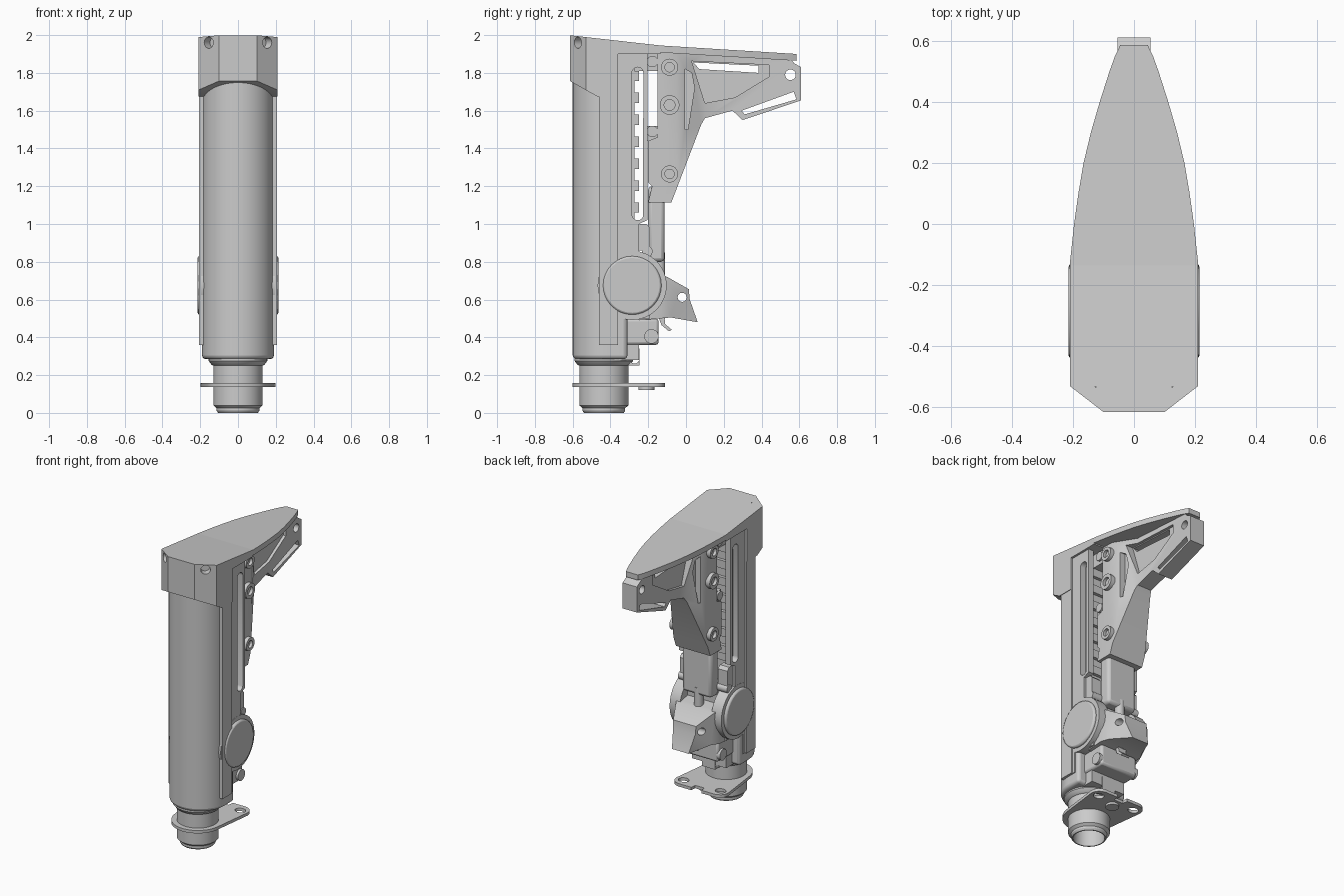
import bpy, bmesh, math
from mathutils import Matrix, Vector

cube = bpy.data.objects.get("Cube")
if cube:
    bpy.data.objects.remove(cube, do_unlink=True)
parts = []


def finish(name, bm):
    bmesh.ops.recalc_face_normals(bm, faces=bm.faces)
    me = bpy.data.meshes.new(name)
    bm.to_mesh(me)
    bm.free()
    ob = bpy.data.objects.new(name, me)
    bpy.context.collection.objects.link(ob)
    parts.append(ob)
    return ob


def prism(name, pts, axis, lo, hi, hull=False):
    """Extrude a (y, z) profile along x, or an (x, y) profile along z."""
    bm = bmesh.new()
    place = (lambda p, h: (h, *p)) if axis == "x" else (lambda p, h: (*p, h))
    a, b = [[bm.verts.new(place(p, h)) for p in pts] for h in (lo, hi)]
    if hull:
        bmesh.ops.convex_hull(bm, input=bm.verts)
        bmesh.ops.dissolve_limit(bm, angle_limit=0.01, verts=bm.verts, edges=bm.edges)
    else:
        bm.faces.new(a)
        bm.faces.new(b)
        for i in range(len(a)):
            j = i - 1
            bm.faces.new((a[j], a[i], b[i], b[j]))
    return finish(name, bm)


def box(name, half, y0, y1, z0, z1):
    return prism(name, [(y0, z0), (y1, z0), (y1, z1), (y0, z1)], "x", -half, half)


def circle(cx, cy, r, n=32, start=0, sweep=math.tau):
    return [(cx + r * math.cos(start + sweep * i / n),
             cy + r * math.sin(start + sweep * i / n)) for i in range(n)]


def pin(name, y, z, r, lo, hi):
    return prism(name, circle(y, z, r), "x", lo, hi)


def lathe(name, cy, profile, n=48):
    bm = bmesh.new()
    rings = [[bm.verts.new((x, y, z)) for x, y in circle(0, cy, r, n)] for r, z in profile]
    for k, ring in enumerate(rings):
        prev = rings[k - 1]
        for i in range(n):
            bm.faces.new((prev[i - 1], prev[i], ring[i], ring[i - 1]))
    return finish(name, bm)


def boolean(ob, cutter, mode="DIFFERENCE"):
    mod = ob.modifiers.new("cut", "BOOLEAN")
    mod.operation, mod.object, mod.solver = mode, cutter, "EXACT"
    bpy.context.view_layer.objects.active = ob
    bpy.ops.object.modifier_apply(modifier=mod.name)
    parts.remove(cutter)
    bpy.data.objects.remove(cutter, do_unlink=True)


def taper(ob, y0, y1, end):
    """Narrow x from full width at y0 to a fraction at y1."""
    bm = bmesh.new()
    bm.from_mesh(ob.data)
    for y in (y0, y1):
        bmesh.ops.bisect_plane(bm, geom=bm.verts[:] + bm.edges[:] + bm.faces[:],
                               plane_co=(0, y, 0), plane_no=(0, 1, 0))
    for v in bm.verts:
        t = min(1, max(0, (v.co.y - y0) / (y1 - y0)))
        v.co.x *= 1 + (end - 1) * t
    bm.to_mesh(ob.data)
    bm.free()


def bevel(ob, width, segments=2):
    mod = ob.modifiers.new("bevel", "BEVEL")
    mod.width, mod.segments, mod.limit_method = width, segments, "ANGLE"
    mod.angle_limit = math.radians(40)


# Cap and shoulder pad share one plan outline
side = [(0.10, -0.615), (0.21, -0.53), (0.21, -0.13), (0.196, 0.0), (0.182, 0.1),
        (0.165, 0.2), (0.141, 0.3), (0.112, 0.4), (0.08, 0.5), (0.062, 0.55), (0.045, 0.585)]
plan = side + [(-x, y) for x, y in reversed(side)]
cap = prism("top_cap", plan, "z", 1.5, 2.1)
boolean(cap, prism("cap_side", [(-0.65, 2.003), (-0.65, 1.777), (-0.47, 1.675), (-0.36, 1.675),
                               (-0.36, 1.90), (-0.135, 1.90), (-0.135, 1.945)], "x", -1, 1),
        "INTERSECT")
for s in (1, -1):
    hole = prism("cap_hole", circle(0, 0, 0.03), "z", -0.05, 0.05)
    normal = Vector((s * 0.085, -0.11, 0))
    hole.data.transform(Matrix.Translation((s * 0.155, -0.5725, 1.96)) @
                        normal.to_track_quat("Z", "Y").to_matrix().to_4x4())
    boolean(cap, hole)
pad = prism("shoulder_pad", plan, "z", 1.5, 2.1)
boolean(pad, prism("pad_side", [(-0.135, 1.945), (0.7, 1.893), (0.7, 1.857), (-0.135, 1.908)],
                   "x", -1, 1), "INTERSECT")

# Main round-fronted housing
def housing_plan(r):
    return circle(0, -0.41, r, 40, math.pi, math.pi) + [(r, -0.41), (r, -0.31), (-r, -0.31)]

bevel(prism("main_tube", housing_plan(0.19), "z", 0.285, 1.78), 0.02, 3)

# Side walls with the long adjustment slot
wall = [(-0.46, 0.36), (-0.34, 0.36), (-0.34, 0.84), (-0.25, 0.84), (-0.25, 1.0),
        (-0.205, 1.02), (-0.205, 1.91), (-0.46, 1.91)]
slot = circle(-0.256, 1.80, 0.03, 12, 0, math.pi) + circle(-0.256, 1.05, 0.03, 12, math.pi, math.pi)
for s in (1, -1):
    panel = prism("side_panel", wall, "x", s * 0.155, s * 0.195)
    boolean(panel, prism("slot", slot, "x", -1, 1))
    prism("side_rib", [(-0.46, 0.36), (-0.36, 0.36), (-0.36, 1.91), (-0.46, 1.91)],
          "x", s * 0.15, s * 0.206)
    prism("guide_lug", [(-0.25, 0.86), (-0.19, 0.86), (-0.19, 0.98), (-0.21, 1.0), (-0.25, 1.0)],
          "x", s * 0.11, s * 0.18)
    pin("lug_pin", -0.205, 0.855, 0.028, s * 0.1, s * 0.185)
for i in range(7):
    z = 1.06 + i * 0.116
    box("ratchet_tooth", 0.15, -0.32, -0.25, z, z + 0.055)
box("ratchet_bar", 0.15, -0.32, -0.272, 1.0, 1.88)

# Rear frame: wide post in front, thin truss behind
outline = [(-0.15, 1.92), (-0.15, 1.46), (-0.2, 1.44), (-0.2, 1.22), (-0.18, 1.20), (-0.2, 1.115),
           (-0.077, 1.115), (0.08, 1.525), (0.10, 1.56), (0.246, 1.60), (0.30, 1.55),
           (0.61, 1.655), (0.61, 1.83), (0.574, 1.85), (0.55, 1.875)]
frame = prism("rear_frame", outline, "x", -0.13, 0.13)
taper(frame, -0.05, 0.1, 0.42)
upper = [(0.04, 1.855), (0.385, 1.838), (0.385, 1.80), (0.07, 1.82)]
lower = [(0.295, 1.60), (0.57, 1.70), (0.585, 1.66), (0.31, 1.58)]
triangle = [(0.03, 1.862), (0.44, 1.842), (0.44, 1.78), (0.26, 1.67), (0.10, 1.64)]
groove = [(-0.005, 1.82), (0.03, 1.80), (0.045, 1.72), (0.01, 1.50), (-0.005, 1.50)]
for opening in (upper, lower, circle(0.553, 1.79, 0.028)):
    boolean(frame, prism("opening", opening, "x", -1, 1))
for s in (1, -1):
    for recess, depth in ((triangle, 0.035), (groove, 0.07)):
        boolean(frame, prism("recess", recess, "x", s * depth, s * 0.5))
    for z, r in ((1.83, 0.045), (1.63, 0.052), (1.265, 0.045)):
        boss = pin("boss", -0.087, z, r, s * 0.11, s * 0.155)
        boolean(boss, pin("bore", -0.087, z, r * 0.55, s * 0.135, s * 0.3))

# Links between the housing and the rear frame
box("upper_link", 0.12, -0.31, -0.13, 1.81, 1.91)
box("lower_link", 0.12, -0.21, -0.13, 1.44, 1.52)
for z in (1.86, 1.49):
    pin("link_pin", -0.178, z, 0.03, -0.135, 0.135)
bevel(box("slide_guide", 0.11, -0.2, -0.113, 0.8, 1.2), 0.02)
prism("slide_rod", circle(0, -0.14, 0.03), "z", 0.5, 0.85)

# Pivot housing with round side covers
box("pivot_core", 0.17, -0.4, -0.19, 0.5, 0.84)
for s in (1, -1):
    pin("pivot_rim", -0.285, 0.675, 0.183, s * 0.12, s * 0.196)
    bevel(pin("pivot_cover", -0.285, 0.675, 0.155, s * 0.15, s * 0.214), 0.01)

# Release lever and its hook
lever = prism("release_lever", [(-0.2, 0.74), (-0.1, 0.72), (0.015, 0.655), (0.02, 0.60),
                                (0.062, 0.48), (-0.08, 0.505), (-0.25, 0.49)], "x", -0.16, 0.16)
taper(lever, -0.13, 0.06, 0.4)
boolean(lever, pin("lever_hole", -0.02, 0.612, 0.024, -1, 1))
prism("hook", [(-0.15, 0.52), (-0.115, 0.52), (-0.11, 0.47), (-0.075, 0.44), (-0.09, 0.432),
               (-0.13, 0.465)], "x", -0.03, 0.03)

# Lower block and clasp
bevel(box("lower_block", 0.14, -0.36, -0.145, 0.36, 0.50), 0.015)
pin("block_pin", -0.183, 0.405, 0.038, -0.155, 0.155)
box("base_block", 0.13, -0.48, -0.25, 0.28, 0.37)
clasp = box("clasp", 0.05, -0.31, -0.245, 0.25, 0.34)
boolean(clasp, pin("clasp_hole", -0.272, 0.285, 0.024, -1, 1))

# Hollow neck with a stepped collar
lathe("neck", -0.435, [(0.105, 0.0), (0.113, 0.012), (0.113, 0.025), (0.13, 0.04), (0.13, 0.25),
                       (0.14, 0.255), (0.155, 0.275), (0.155, 0.29), (0.098, 0.29), (0.098, 0.0)])

# Strap plate around the neck
hull = circle(0, -0.435, 0.165)
for s in (1, -1):
    hull += circle(s * 0.135, -0.175, 0.063, 16)
plate = prism("strap_plate", hull, "z", 0.137, 0.157, True)
for s in (1, -1):
    loop = circle(0, 0, 0.03, 20)
    boolean(plate, prism("strap_hole", [(s * 0.14 + x * 1.2, -0.175 + y) for x, y in loop],
                         "z", 0, 0.3))
boolean(plate, prism("neck_bore", circle(0, -0.435, 0.125), "z", 0, 0.3))
boolean(plate, prism("rear_notch", [(-0.05, 0), (-0.035, -0.15), (0.035, -0.15), (0.05, 0)],
                     "z", 0, 0.3))
prism("plate_stud", circle(0, -0.21, 0.042), "z", 0.122, 0.15)

# Smooth curved faces, keep edges crisp
bpy.ops.object.select_all(action="DESELECT")
for ob in parts:
    ob.select_set(True)
bpy.context.view_layer.objects.active = parts[0]
bpy.ops.object.shade_smooth_by_angle(angle=math.radians(30))
